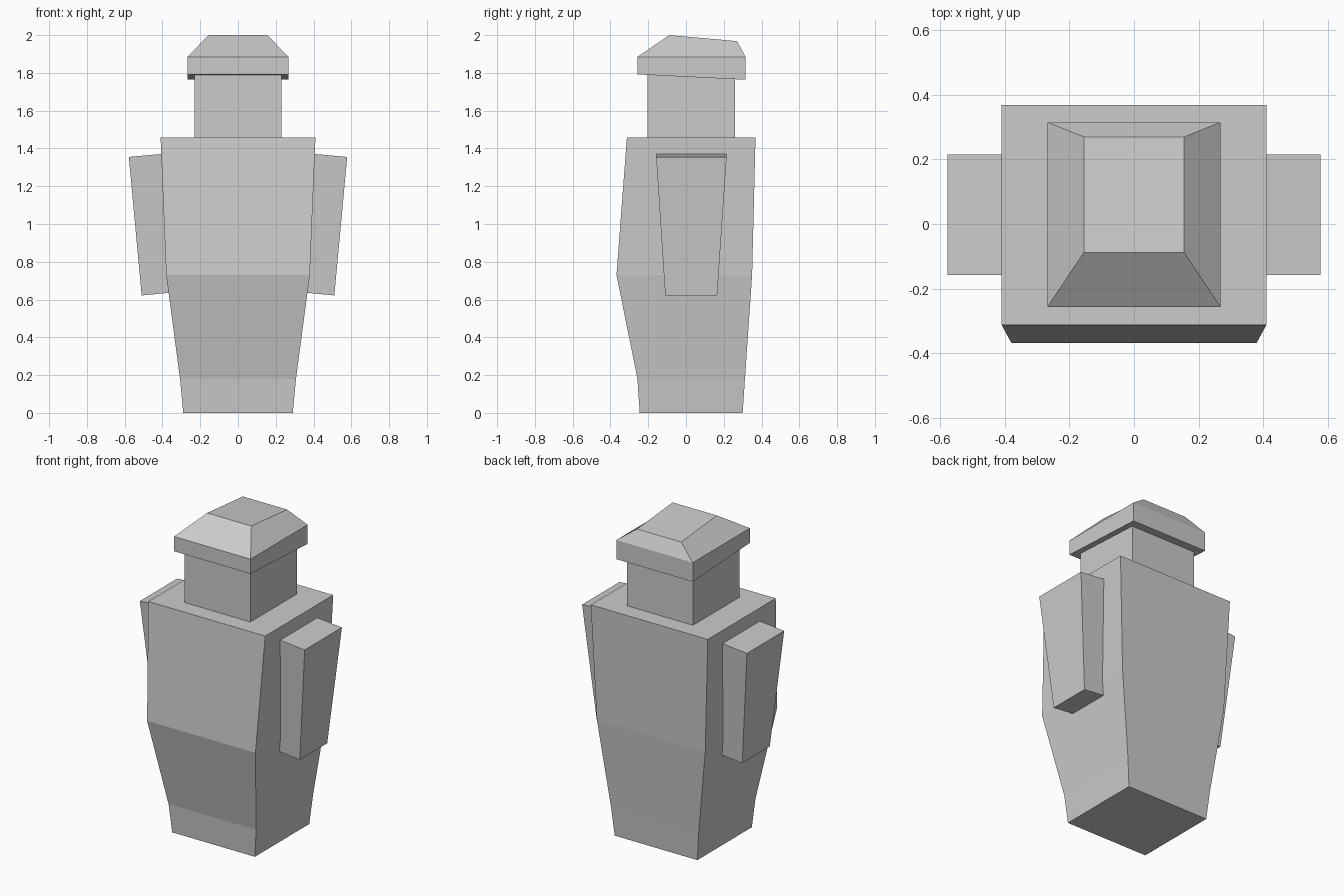
import bpy, bmesh

cube = bpy.data.objects.get("Cube")
if cube:
    bpy.data.objects.remove(cube, do_unlink=True)

grey = bpy.data.materials.new("plain grey")
grey.use_nodes = True
colour = (0.6, 0.6, 0.6, 1)
grey.diffuse_color = colour
grey.node_tree.nodes["Principled BSDF"].inputs["Base Color"].default_value = colour


def loft(name, rings):
    """Stack four-cornered rings into a closed flat-shaded solid."""
    bm = bmesh.new()
    loops = [[bm.verts.new(p) for p in ring] for ring in rings]
    for low, high in zip(loops, loops[1:]):
        for i in range(4):
            j = (i + 1) % 4
            bm.faces.new((low[i], low[j], high[j], high[i]))
    bm.faces.new(loops[0][::-1])
    bm.faces.new(loops[-1])
    bmesh.ops.recalc_face_normals(bm, faces=bm.faces)
    mesh = bpy.data.meshes.new(name)
    bm.to_mesh(mesh)
    bm.free()
    mesh.materials.append(grey)
    obj = bpy.data.objects.new(name, mesh)
    bpy.context.collection.objects.link(obj)
    return obj


def ring(half, front, back, z_front, z_back=None):
    """Ring symmetric in x, optionally tilted from front to back."""
    z_back = z_front if z_back is None else z_back
    return [(-half, front, z_front), (half, front, z_front),
            (half, back, z_back), (-half, back, z_back)]


def arm_ring(inner, outer, front, back, z_in, z_out):
    """Ring for an arm, tilted from the inner to the outer side."""
    return [(inner, front, z_in), (outer, front, z_out),
            (outer, back, z_out), (inner, back, z_in)]


# Tapered body with a bulging front
loft("body", [ring(0.29, -0.245, 0.30, 0),
              ring(0.307, -0.257, 0.312, 0.18),
              ring(0.38, -0.368, 0.35, 0.73),
              ring(0.41, -0.313, 0.368, 1.457)])

# Head block
loft("head", [ring(0.231, -0.205, 0.26, 1.45),
              ring(0.231, -0.205, 0.26, 1.82)])

# Cap with sloping underside and crown
loft("cap", [ring(0.268, -0.257, 0.315, 1.792, 1.764),
             ring(0.268, -0.257, 0.315, 1.885),
             ring(0.155, -0.088, 0.27, 2.0, 1.968)])

# Arms, splayed outward toward the shoulder
for name, side in (("left_arm", 1), ("right_arm", -1)):
    loft(name, [arm_ring(side * 0.34, side * 0.51, -0.11, 0.165, 0.638, 0.622),
                arm_ring(side * 0.37, side * 0.578, -0.158, 0.215, 1.374, 1.355)])
